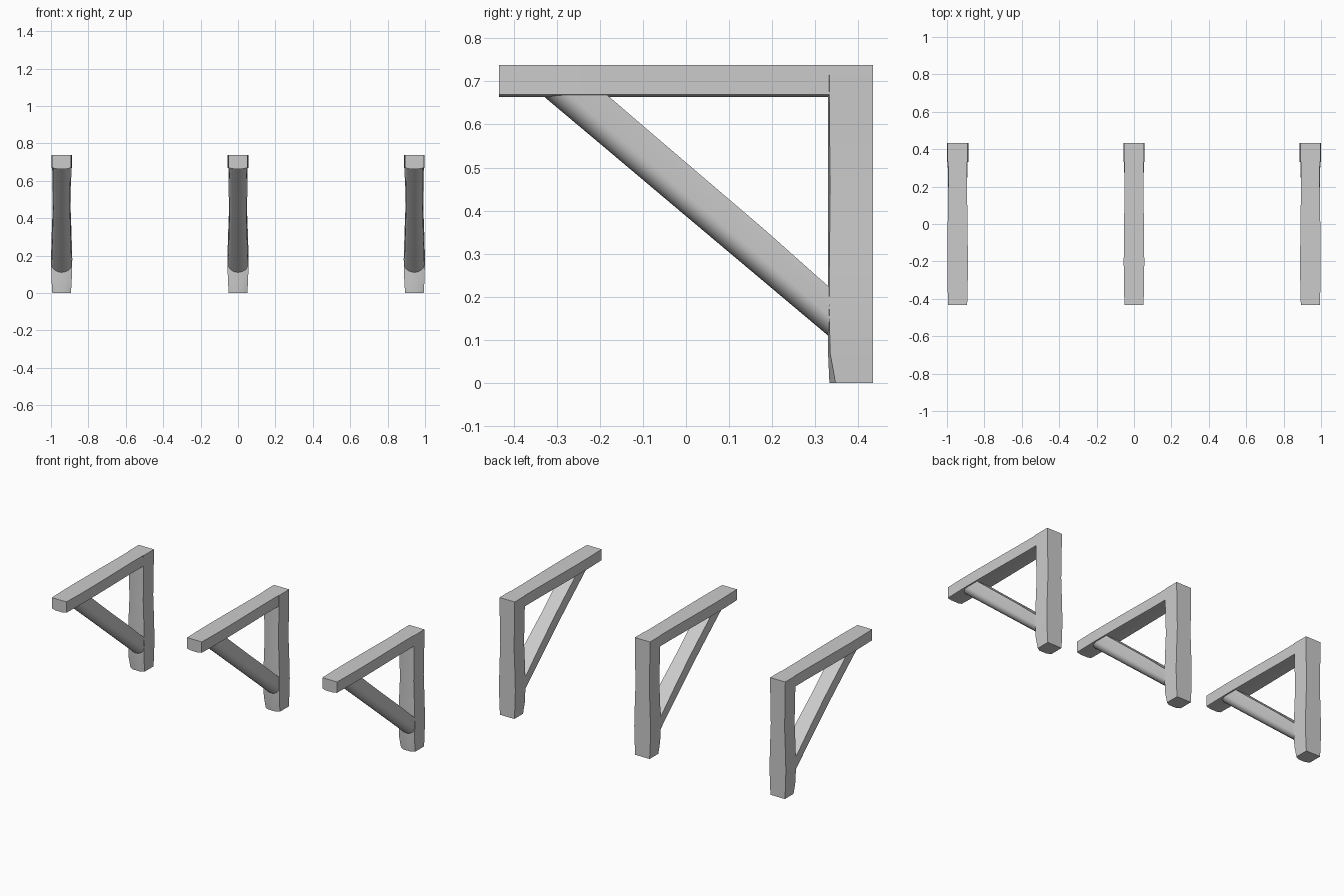
import bpy
import bmesh
import math

cube = bpy.data.objects.get("Cube")
if cube:
    bpy.data.objects.remove(cube, do_unlink=True)

grey = bpy.data.materials.new("plain grey")
grey.use_nodes = True
colour = (0.6, 0.6, 0.6, 1)
grey.diffuse_color = colour
grey.node_tree.nodes["Principled BSDF"].inputs["Base Color"].default_value = colour


def timber_section(bevel):
    """Flat back and sides, slightly bulged inner face."""
    return [(-1, 0), (1, 0), (1, 1 - bevel), (0.5, 1 - bevel * 0.25),
            (-0.5, 1 - bevel * 0.25), (-1, 1 - bevel)]


def round_section():
    """Flat back, straight sides and a rounded belly."""
    arc = [math.pi * i / 12 for i in range(13)]
    return [(-1, 0), (1, 0)] + [(math.cos(a), 0.58 + 0.42 * math.sin(a)) for a in arc]


def loft(name, x, stations):
    """Skin sections, each set by a back point, a front point and a half width."""
    bm = bmesh.new()
    rings = []
    for (by, bz), (fy, fz), half, section in stations:
        rings.append([bm.verts.new((x + u * half, by + (fy - by) * t, bz + (fz - bz) * t))
                      for u, t in section])
    for a, b in zip(rings, rings[1:]):
        for i in range(len(a)):
            j = (i + 1) % len(a)
            bm.faces.new((a[i], a[j], b[j], b[i]))
    bm.faces.new(rings[0])
    bm.faces.new(rings[-1])
    bmesh.ops.recalc_face_normals(bm, faces=bm.faces)
    mesh = bpy.data.meshes.new(name)
    bm.to_mesh(mesh)
    bm.free()
    mesh.materials.append(grey)
    obj = bpy.data.objects.new(name, mesh)
    bpy.context.collection.objects.link(obj)
    bpy.ops.object.select_all(action="DESELECT")
    obj.select_set(True)
    bpy.context.view_layer.objects.active = obj
    bpy.ops.object.shade_smooth_by_angle(angle=math.radians(30))


# Height, half width and corner bevel along the post
POST = [(0, 0.05, 0.18), (0.07, 0.054, 0.06), (0.18, 0.057, 0.04), (0.32, 0.053, 0.05),
        (0.45, 0.048, 0.06), (0.58, 0.051, 0.05), (0.738, 0.053, 0.04)]
# Depth and half width along the beam
BEAM = [(-0.434, 0.051), (-0.32, 0.054), (-0.2, 0.055), (0, 0.053), (0.2, 0.05), (0.333, 0.05)]
# Upper point, lower point and half width along the brace
BRACE = [((-0.215, 0.696), (-0.355, 0.686), 0.048), ((-0.1, 0.597), (-0.18, 0.539), 0.046),
         ((0.03, 0.486), (-0.04, 0.421), 0.045), ((0.18, 0.358), (0.13, 0.278), 0.049),
         ((0.35, 0.207), (0.35, 0.093), 0.054)]

for side, x in (("right", -0.943), ("middle", 0), ("left", 0.943)):
    loft(side + "_post", x, [((0.434, z), (0.328, z), w, timber_section(b)) for z, w, b in POST])
    loft(side + "_beam", x, [((y, 0.738), (y, 0.662), w, timber_section(0.1)) for y, w in BEAM])
    loft(side + "_brace", x, [(a, b, w, round_section()) for a, b, w in BRACE])
